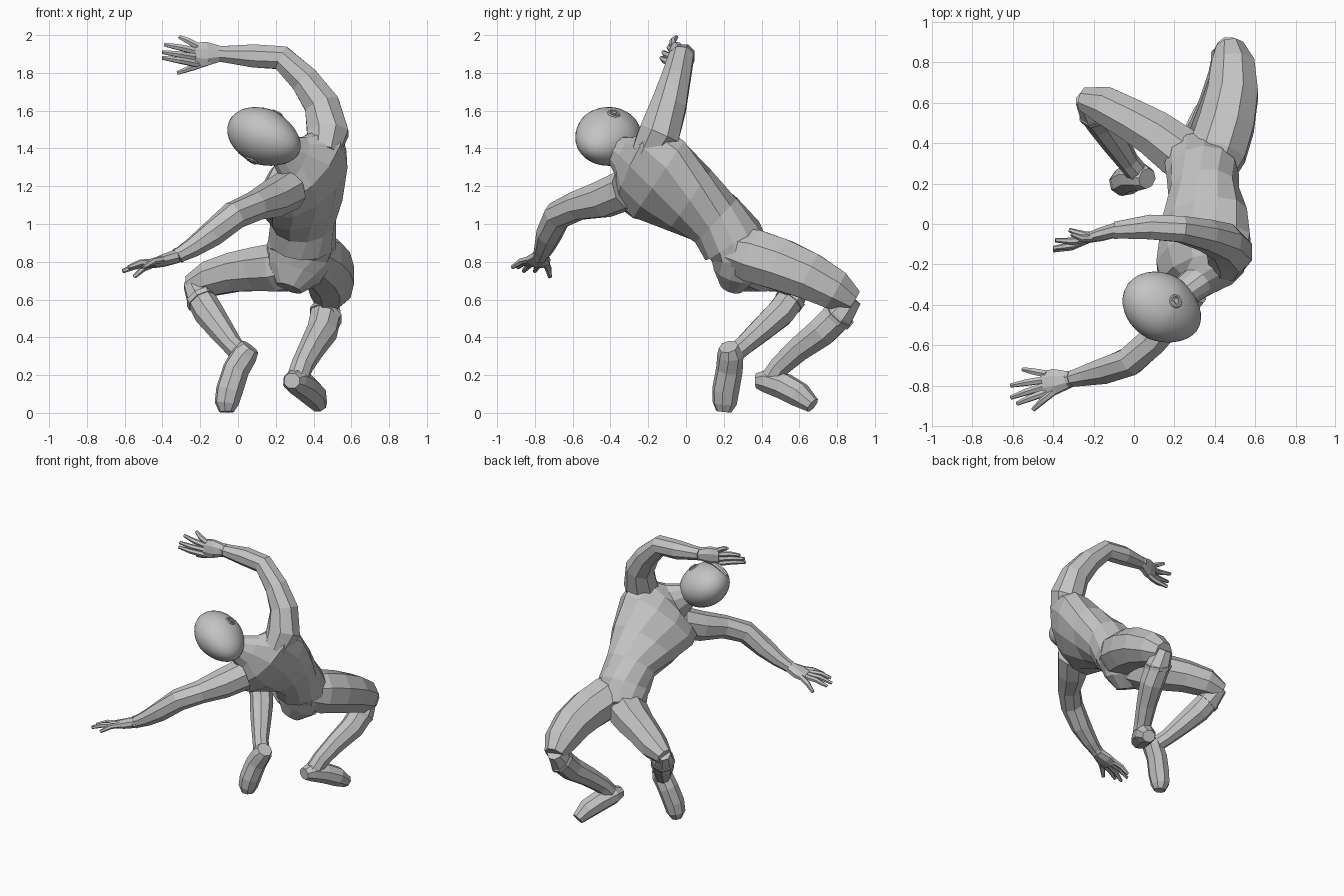
import bpy
import math
from mathutils import Vector, Matrix

default_cube = bpy.data.objects.get("Cube")
if default_cube:
    bpy.data.objects.remove(default_cube, do_unlink=True)

grey = bpy.data.materials.new("plain grey")
grey.use_nodes = True
grey.diffuse_color = (.55, .55, .55, 1)
grey.node_tree.nodes["Principled BSDF"].inputs["Base Color"].default_value = grey.diffuse_color


def make_object(name, verts, faces):
    mesh = bpy.data.meshes.new(name)
    mesh.from_pydata(verts, [], faces)
    mesh.materials.append(grey)
    obj = bpy.data.objects.new(name, mesh)
    bpy.context.collection.objects.link(obj)
    return obj


def loft(name, rings, sides=8):
    """Skin a closed tube over rings of (centre, side direction, half width, half depth)."""
    centres = [Vector(r[0]) for r in rings]
    verts, faces = [], []
    last = len(rings) - 1
    for i, (_, side, wide, deep) in enumerate(rings):
        along = (centres[min(i + 1, last)] - centres[max(i - 1, 0)]).normalized()
        side = Vector(side)
        u = (side - along * side.dot(along)).normalized()
        v = along.cross(u)
        for k in range(sides):
            a = math.tau * (k + .5) / sides
            verts.append(centres[i] + u * wide * math.cos(a) + v * deep * math.sin(a))
    for i in range(last):
        for k in range(sides):
            n = (k + 1) % sides
            faces.append((i * sides + k, i * sides + n, (i + 1) * sides + n, (i + 1) * sides + k))
    faces.append(tuple(reversed(range(sides))))
    faces.append(tuple(range(last * sides, (last + 1) * sides)))
    return make_object(name, verts, faces)


def limb(name, path, side, flat=1, sides=8):
    """Tube along (x, y, z, radius) points; flat squashes its depth."""
    return loft(name, [(p[:3], side, p[3], p[3] * flat) for p in path], sides)


def cuff(name, start, end, radius, side):
    """Short raised band around a limb."""
    limb(name, [(*start, radius), (*end, radius)], side)


def hand(name, wrist, knuckles, across, tips, thumb):
    wrist, knuckles, across = Vector(wrist), Vector(knuckles), Vector(across).normalized()
    middle = wrist.lerp(knuckles, .55)
    loft(name + "_palm", [(wrist, across, .043, .038), (middle, across, .068, .034),
                          (knuckles, across, .064, .024)])
    spread = len(tips) - 1
    digits = [(knuckles + across * .05 * (1 - 2 * i / spread), Vector(t)) for i, t in enumerate(tips)]
    digits.append((middle - across * .045, Vector(thumb)))
    lift = across.cross(knuckles - wrist).normalized()
    if lift.z < 0:
        lift = -lift
    for i, (root, tip) in enumerate(digits):
        root = root - (tip - root).normalized() * .02
        bend = root.lerp(tip, .55) + lift * .012
        limb(f"{name}_finger_{i}", [(*root, .02), (*bend, .018), (*tip, .011)], across, sides=6)


# Torso, twisting from the hips to the shoulders
chest_side = (.67, .51, .54)
loft("torso", [
    ((.27, .24, .66), (1, .1, .1), .07, .06),
    ((.3, .265, .74), (1, .1, .15), .15, .125),
    ((.33, .29, .84), (1, .1, .2), .185, .17),
    ((.34, .245, .91), (.95, .1, .25), .18, .175),
    ((.345, .16, 1.02), (.9, .2, .35), .178, .162),
    ((.345, .02, 1.125), (.8, .35, .45), .24, .17),
    ((.345, -.145, 1.235), chest_side, .3, .175),
    ((.34, -.255, 1.31), chest_side, .295, .135),
    ((.3, -.3, 1.34), chest_side, .14, .085),
    ((.21, -.37, 1.4), chest_side, .07, .07)], 12)

# Raised arm
limb("raised_arm", [
    (.45, -.21, 1.37, .09), (.475, -.14, 1.48, .118), (.445, -.09, 1.63, .1), (.355, -.055, 1.76, .083),
    (.23, -.025, 1.88, .07), (.08, -.015, 1.89, .066), (-.09, -.03, 1.9, .045)], (0, 1, 0))
hand("raised_hand", (-.09, -.03, 1.9), (-.23, -.07, 1.9), (0, .1, 1),
     [(-.31, -.05, 1.99), (-.39, -.08, 1.95), (-.4, -.12, 1.91), (-.4, -.13, 1.88)], (-.32, -.03, 1.8))
cuff("raised_glove_cuff", (-.08, -.03, 1.9), (-.1, -.03, 1.9), .047, (0, 1, 0))

# Lowered arm
limb("lowered_arm", [
    (.27, -.32, 1.18, .11), (.18, -.44, 1.13, .103), (.09, -.58, 1.095, .08), (-.02, -.68, 1.045, .077),
    (-.14, -.725, .945, .07), (-.24, -.75, .875, .054), (-.32, -.77, .83, .04)], (0, 0, 1))
hand("lowered_hand", (-.32, -.77, .83), (-.45, -.79, .79), (0, 1, -.1),
     [(-.55, -.72, .72), (-.61, -.8, .75), (-.61, -.86, .75), (-.58, -.89, .77)], (-.5, -.92, .77))
cuff("lowered_glove_cuff", (-.305, -.766, .841), (-.32, -.77, .83), .044, (0, 0, 1))

# Left leg: thigh, shin, foot
limb("left_thigh", [
    (.38, .25, .86, .12), (.415, .36, .83, .152), (.46, .5, .785, .148), (.49, .65, .725, .135),
    (.49, .79, .65, .115), (.475, .88, .59, .072)], (1, 0, 0))
limb("left_shin", [
    (.47, .88, .61, .06), (.465, .81, .52, .085), (.445, .72, .43, .084), (.39, .6, .34, .07),
    (.34, .5, .25, .06), (.315, .45, .18, .06)], (1, 0, 0))
cuff("left_boot_cuff", (.47, .815, .525), (.46, .8, .508), .092, (1, 0, 0))
limb("left_foot", [
    (.285, .375, .17, .045), (.3, .43, .17, .07), (.35, .52, .14, .076), (.4, .6, .095, .072),
    (.43, .67, .04, .045)], (1, -.4, 0), .95)

# Right leg: thigh, shin, foot
limb("right_thigh", [
    (.31, .3, .79, .13), (.22, .36, .77, .138), (.1, .45, .76, .125), (-.02, .52, .745, .112),
    (-.15, .59, .71, .1), (-.255, .62, .67, .06)], (0, 0, 1))
limb("right_shin", [
    (-.245, .62, .69, .05), (-.2, .56, .61, .077), (-.155, .5, .53, .08), (-.09, .4, .44, .068),
    (-.03, .31, .36, .055), (.02, .25, .31, .055)], (1, 0, 0))
cuff("right_boot_cuff", (-.2, .56, .61), (-.187, .543, .588), .084, (1, 0, 0))
limb("right_foot", [
    (.065, .225, .35, .052), (.035, .235, .31, .07), (-.01, .23, .23, .072), (-.045, .21, .12, .073),
    (-.06, .205, .05, .065), (-.06, .2, .005, .04)], (1, .2, 0))

# Head: smooth skull with a blunt jaw
head_centre = Vector((.14, -.415, 1.46))
ear_axis = Vector((.45, .22, .84)).normalized()
chin_axis = Vector((.9, -.5, -.4))
chin_axis = (chin_axis - ear_axis * chin_axis.dot(ear_axis)).normalized()
brow_axis = ear_axis.cross(chin_axis)
basis = Matrix((chin_axis, brow_axis, ear_axis)).transposed()

bpy.ops.mesh.primitive_uv_sphere_add(segments=32, ring_count=20, radius=1)
head = bpy.context.object
head.name = "head"
head.data.materials.append(grey)
for vert in head.data.vertices:
    chin = max(0, vert.co.x)
    local = Vector((vert.co.x * .213, vert.co.y * .172 * (1 - .12 * chin),
                    vert.co.z * .147 * (1 - .15 * chin)))
    vert.co = head_centre + basis @ local
bpy.ops.object.shade_smooth()

# Round ear discs, one on each side of the head
for name, sign in (("upper", 1), ("lower", -1)):
    turn = ear_axis.to_track_quat('Z', 'Y').to_euler()
    spot = head_centre + ear_axis * sign * .144
    bpy.ops.mesh.primitive_torus_add(location=spot, rotation=turn, major_radius=.027, minor_radius=.008,
                                     major_segments=16, minor_segments=6)
    bpy.context.object.name = name + "_ear_ring"
    bpy.context.object.data.materials.append(grey)
    bpy.ops.mesh.primitive_cylinder_add(vertices=12, radius=.013, depth=.018, location=spot, rotation=turn)
    bpy.context.object.name = name + "_ear_button"
    bpy.context.object.data.materials.append(grey)
